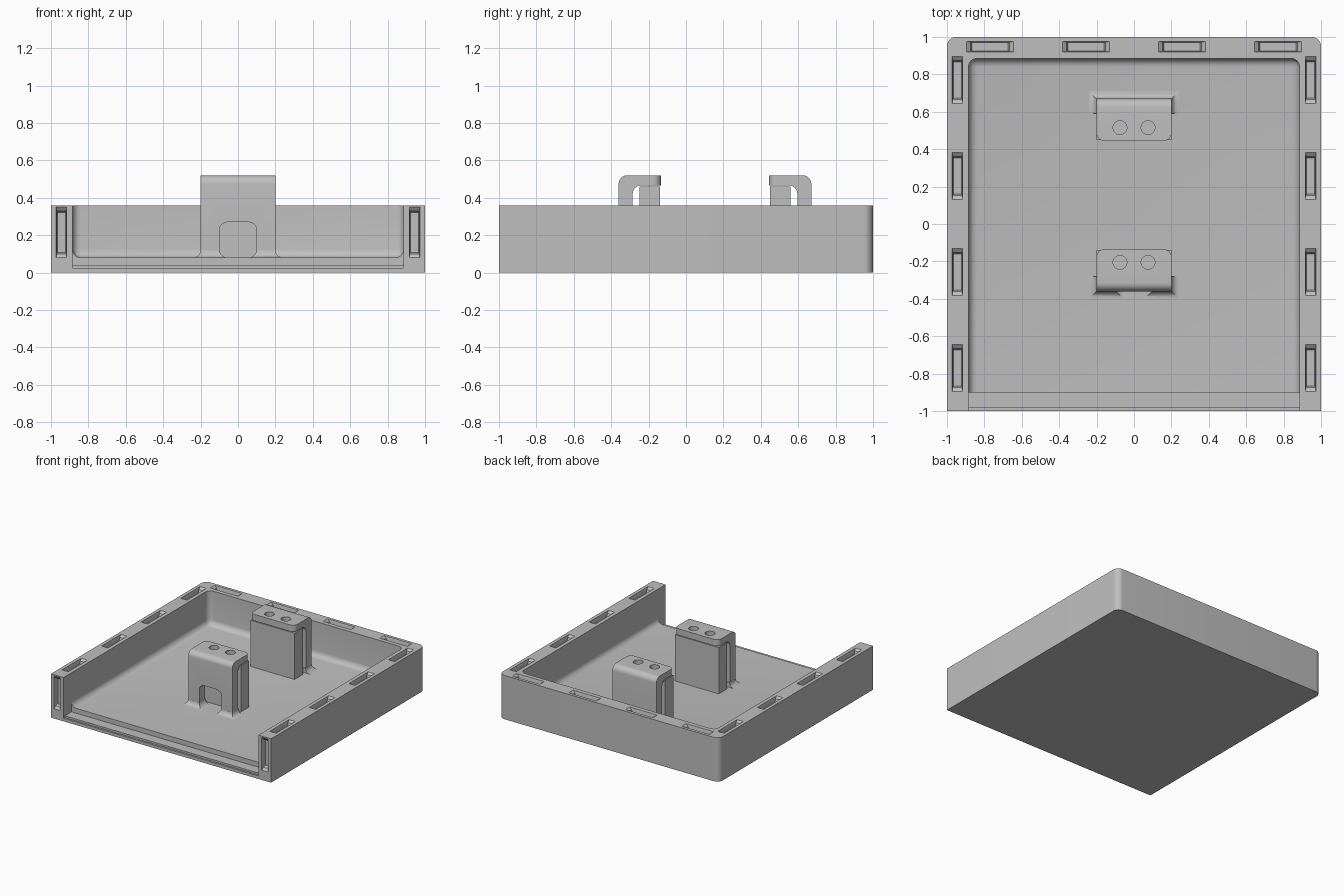
import bpy, bmesh, math
from mathutils import Vector

if "Cube" in bpy.data.objects:
    bpy.data.objects.remove(bpy.data.objects["Cube"], do_unlink=True)

grey = bpy.data.materials.new("light_grey")
grey.use_nodes = True
grey.diffuse_color = (0.52, 0.52, 0.52, 1)
grey.node_tree.nodes["Principled BSDF"].inputs["Base Color"].default_value = grey.diffuse_color


def finish(bm, name):
    bmesh.ops.recalc_face_normals(bm, faces=bm.faces[:])
    mesh = bpy.data.meshes.new(name)
    bm.to_mesh(mesh)
    bm.free()
    mesh.materials.append(grey)
    ob = bpy.data.objects.new(name, mesh)
    bpy.context.scene.collection.objects.link(ob)
    return ob


def loft(rings):
    """Closed solid skinned through rings of points."""
    bm = bmesh.new()
    loops = [[bm.verts.new(p) for p in ring] for ring in rings]
    for a, b in zip(loops, loops[1:]):
        for i in range(len(a)):
            j = (i + 1) % len(a)
            bm.faces.new((a[i], a[j], b[j], b[i]))
    bm.faces.new(loops[0])
    bm.faces.new(loops[-1])
    return bm


def rect(x0, x1, y0, y1, z):
    return [(x0, y0, z), (x1, y0, z), (x1, y1, z), (x0, y1, z)]


def box(x, y, z):
    return loft([rect(*x, *y, h) for h in z])


def round_edges(bm, radius, rule):
    """Round the edges whose direction and midpoint satisfy the rule."""
    picked = []
    for e in bm.edges:
        a, b = (v.co for v in e.verts)
        if rule((a - b).normalized(), (a + b) / 2):
            picked.append(e)
    bmesh.ops.bevel(bm, geom=picked, offset=radius, segments=8, profile=0.5, affect='EDGES')


def combine(target, tool, operation='DIFFERENCE'):
    """Apply a boolean and discard the tool."""
    mod = target.modifiers.new("cut", 'BOOLEAN')
    mod.operation, mod.solver, mod.object = operation, 'EXACT', tool
    bpy.context.view_layer.update()
    deps = bpy.context.evaluated_depsgraph_get()
    mesh = bpy.data.meshes.new_from_object(target.evaluated_get(deps))
    target.modifiers.clear()
    target.data = mesh
    bpy.data.objects.remove(tool, do_unlink=True)


def smooth(ob):
    bpy.ops.object.select_all(action='DESELECT')
    ob.select_set(True)
    bpy.context.view_layer.objects.active = ob
    bpy.ops.object.shade_smooth_by_angle(angle=math.radians(30))


# Tray with rounded rear corners
bm = box((-1, 1), (-1, 1), (0, 0.36))
round_edges(bm, 0.05, lambda d, m: abs(d.z) > 0.9 and m.y > 0)
tray = finish(bm, "tray")

# Main cavity, open at the front
bm = box((-0.885, 0.885), (-1.2, 0.885), (0.08, 1))
round_edges(bm, 0.045, lambda d, m: m.y > -1.1 and m.z < 0.9)
combine(tray, finish(bm, "cavity_cutter"))

# Lowered sill along the open front
for y, z in ((-0.9, 0.04), (-0.985, 0.025)):
    combine(tray, finish(box((-0.885, 0.885), (-1.2, y), (z, 1)), "sill_cutter"))


def slot(centre, along, across, normal, length=0.25):
    """Shallow tapered pocket cut into the tray."""
    c, u, v, n = (Vector(t) for t in (centre, along, across, normal))
    rings = []
    for depth, half, wide in ((0.01, length / 2, 0.028), (0, length / 2, 0.028),
                              (-0.015, length / 2 - 0.02, 0.024),
                              (-0.04, length / 2 - 0.028, 0.022)):
        rings.append([c + n * depth + u * half * s + v * wide * t
                      for s, t in ((-1, -1), (1, -1), (1, 1), (-1, 1))])
    combine(tray, finish(loft(rings), "slot_cutter"))


X, Y, Z = (1, 0, 0), (0, 1, 0), (0, 0, 1)
for p in (-0.77, -0.257, 0.257, 0.77):
    slot((p, 0.948, 0.36), X, Y, Z)
    for side in (-1, 1):
        slot((side * 0.944, p, 0.36), Y, X, Z)
for side in (-1, 1):
    slot((side * 0.944, -1, 0.215), Z, X, (0, -1, 0), 0.27)
smooth(tray)


def bracket(name, y0, facing, arch):
    """Hooked bracket; its outer face is at y0 and its arm reaches along facing."""
    def at(d):
        return y0 + facing * d

    # Hook profile extruded across the width
    profile = ((0, 0.07), (0, 0.52), (0.225, 0.52), (0.225, 0.467), (0.075, 0.467), (0.075, 0.07))
    bm = loft([[(x, at(d), z) for d, z in profile] for x in (-0.2, 0.2)])
    round_edges(bm, 0.04, lambda d, m: abs(d.z) > 0.9 and abs(m.y - at(0.225)) < 0.01)
    round_edges(bm, 0.045, lambda d, m: abs(d.x) > 0.9 and (
        (abs(m.y - at(0)) < 0.01 and m.z > 0.5)
        or (abs(m.y - at(0.075)) < 0.01 and m.z > 0.4)))
    hook = finish(bm, name)

    # Flared fillet where the post meets the floor
    r = 0.04
    rings = [rect(-0.2 - r, 0.2 + r, at(-r), at(0.08), 0.07)]
    for i in range(8):
        a = math.pi / 2 * i / 7
        o = r * (1 - math.sin(a)) + 0.0005
        rings.append(rect(-0.2 - o, 0.2 + o, at(-o), at(0.08), 0.08 + r * (1 - math.cos(a))))
    combine(hook, finish(loft(rings), "flare"), 'UNION')

    # Rounded opening in the post
    if arch:
        ys = sorted((at(-0.1), at(0.1)))
        bm = box((-0.1, 0.1), ys, (0.08, 0.27))
        round_edges(bm, 0.045, lambda d, m: abs(d.y) > 0.9)
        combine(hook, finish(bm, "arch_cutter"))

    # Two screw holes in the arm
    for x in (-0.075, 0.075):
        ring = [(x + 0.037 * math.cos(t * math.pi / 16), at(0.155) + 0.037 * math.sin(t * math.pi / 16))
                for t in range(32)]
        combine(hook, finish(loft([[(*p, z) for p in ring] for z in (0.45, 0.6)]), "hole_cutter"))
    smooth(hook)

    # Separate upright block under the arm
    ys = sorted((at(0.112), at(0.22)))
    smooth(finish(box((-0.2, 0.2), ys, (0.075, 0.46)), name + "_block"))


bracket("front_bracket", -0.36, 1, True)
bracket("back_bracket", 0.67, -1, False)
